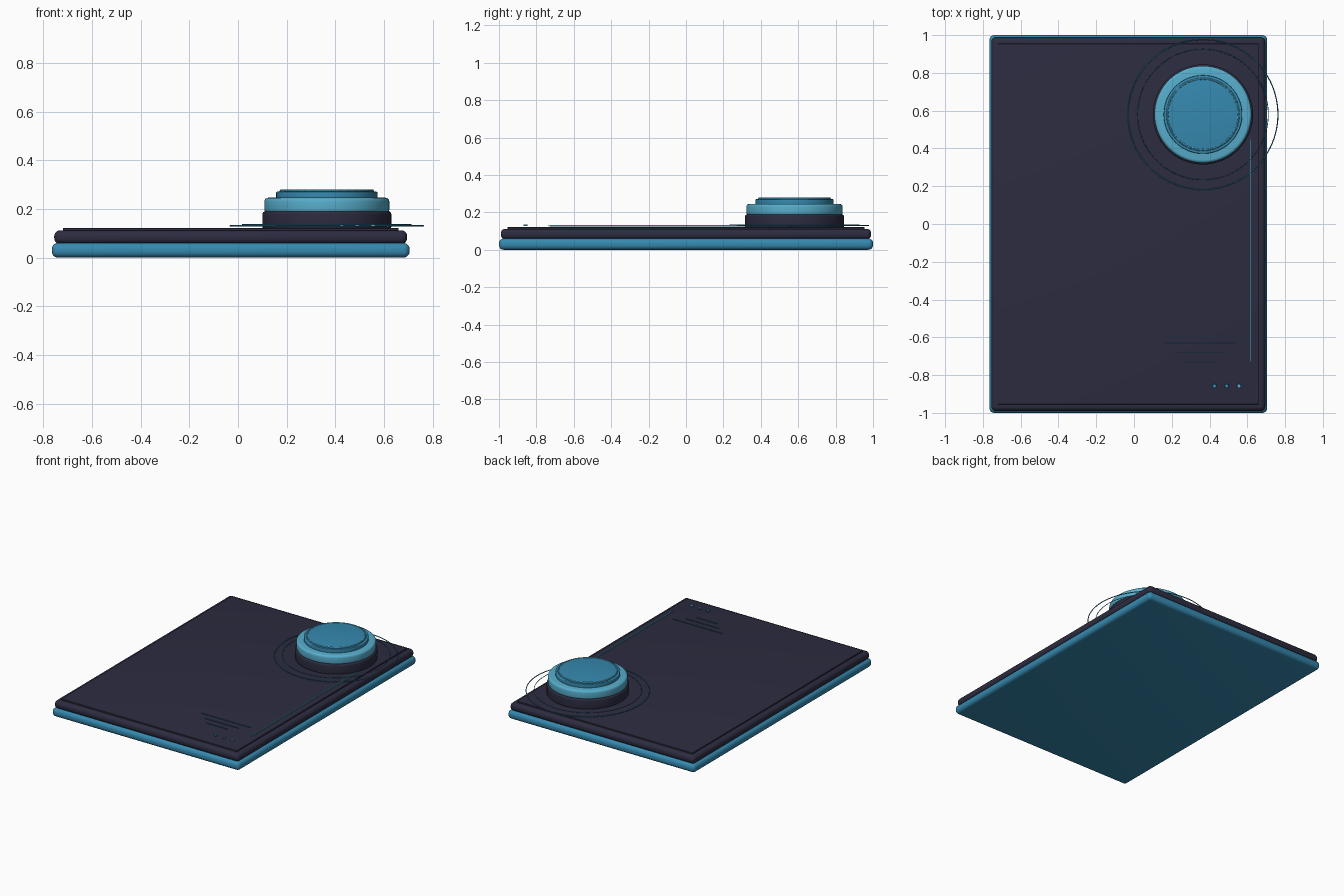
import bpy, bmesh, math

if "Cube" in bpy.data.objects:
    bpy.data.objects.remove(bpy.data.objects["Cube"])

def material(name, rgb):
    m = bpy.data.materials.new(name)
    m.diffuse_color = (*rgb, 1)
    m.use_nodes = True
    m.node_tree.nodes["Principled BSDF"].inputs["Base Color"].default_value = m.diffuse_color
    return m

NAVY = material("dark navy", (0.026, 0.025, 0.052))
BLUE = material("mid blue", (0.036, 0.25, 0.43))
LIGHT = material("light blue", (0.095, 0.42, 0.60))

def finish(bm, name, mat):
    bmesh.ops.recalc_face_normals(bm, faces=bm.faces)
    me = bpy.data.meshes.new(name)
    bm.to_mesh(me)
    bm.free()
    me.materials.append(mat)
    ob = bpy.data.objects.new(name, me)
    bpy.context.collection.objects.link(ob)
    bpy.ops.object.select_all(action='DESELECT')
    ob.select_set(True)
    bpy.context.view_layer.objects.active = ob
    bpy.ops.object.shade_smooth_by_angle(angle=math.radians(35))
    return ob

def box(name, x, y, z, mat, bevel=0):
    """Box from (min, max) pairs, optionally with rounded edges."""
    bm = bmesh.new()
    bmesh.ops.create_cube(bm, size=1)
    for v in bm.verts:
        v.co = [(r[0] + r[1]) / 2 + c * (r[1] - r[0]) for r, c in zip((x, y, z), v.co)]
    if bevel:
        bmesh.ops.bevel(bm, geom=bm.edges[:], offset=bevel, segments=5,
                        profile=0.5, affect='EDGES')
    return finish(bm, name, mat)

def lathe(name, centre, profile, mat, steps=64, closed=False):
    """Spin an (r, z) profile about a vertical axis."""
    bm = bmesh.new()
    rings = [[bm.verts.new((centre[0] + r * math.cos(2 * math.pi * i / steps),
                            centre[1] + r * math.sin(2 * math.pi * i / steps), z))
              for i in range(steps)] for r, z in profile]
    pairs = list(zip(rings, rings[1:]))
    if closed:
        pairs.append((rings[-1], rings[0]))
    else:
        bm.faces.new(rings[0])
        bm.faces.new(rings[-1])
    for a, b in pairs:
        for i in range(steps):
            j = (i + 1) % steps
            bm.faces.new((a[i], a[j], b[j], b[i]))
    return finish(bm, name, mat)

def disc(name, centre, r, z0, z1, bev, mat, steps=64):
    """Cylinder with rounded rims."""
    arc = [k * math.pi / 8 for k in range(5)]
    low = [(r - bev + bev * math.sin(a), z0 + bev - bev * math.cos(a)) for a in arc]
    high = [(r - bev + bev * math.cos(a), z1 - bev + bev * math.sin(a)) for a in arc]
    return lathe(name, centre, low + high, mat, steps)

def torus(name, centre, r, z, minor, mat, steps=96):
    profile = [(r + minor * math.cos(k * math.pi / 4), z + minor * math.sin(k * math.pi / 4))
               for k in range(8)]
    return lathe(name, centre, profile, mat, steps, True)

# Stacked slabs
box("base_slab", (-0.765, 0.705), (-1, 1), (0, 0.06), BLUE, 0.025)
box("body_slab", (-0.755, 0.695), (-0.99, 0.99), (0.056, 0.112), NAVY, 0.024)
box("top_panel", (-0.72, 0.66), (-0.955, 0.955), (0.10, 0.121), NAVY, 0.003)

# Round dial
DIAL = (0.365, 0.58)
disc("dial_base", DIAL, 0.265, 0.115, 0.19, 0.012, NAVY)
disc("dial_collar", DIAL, 0.257, 0.182, 0.246, 0.016, LIGHT)
disc("dial_step", DIAL, 0.208, 0.24, 0.271, 0.005, BLUE)
disc("dial_cap", DIAL, 0.194, 0.265, 0.277, 0.003, BLUE)
torus("dial_cap_rim", DIAL, 0.188, 0.275, 0.005, LIGHT)

# Thin halo rings around the dial
torus("outer_halo", DIAL, 0.397, 0.130, 0.003, BLUE)
torus("inner_halo", DIAL, 0.346, 0.136, 0.002, BLUE)

# Thin accent lines
box("side_line", (0.612, 0.619), (-0.73, 0.45), (0.125, 0.132), LIGHT)
for i, (x0, x1, y) in enumerate([(0.155, 0.54, -0.63), (0.22, 0.48, -0.682), (0.27, 0.43, -0.735)]):
    box(f"short_line_{i + 1}", (x0, x1), (y - 0.002, y + 0.002), (0.127, 0.131), BLUE)

# Indicator dots
for i, mat in enumerate((BLUE, BLUE, LIGHT)):
    disc(f"indicator_dot_{i + 1}", (0.426 + 0.065 * i, -0.858), 0.011, 0.127, 0.136, 0.003, mat, 24)
